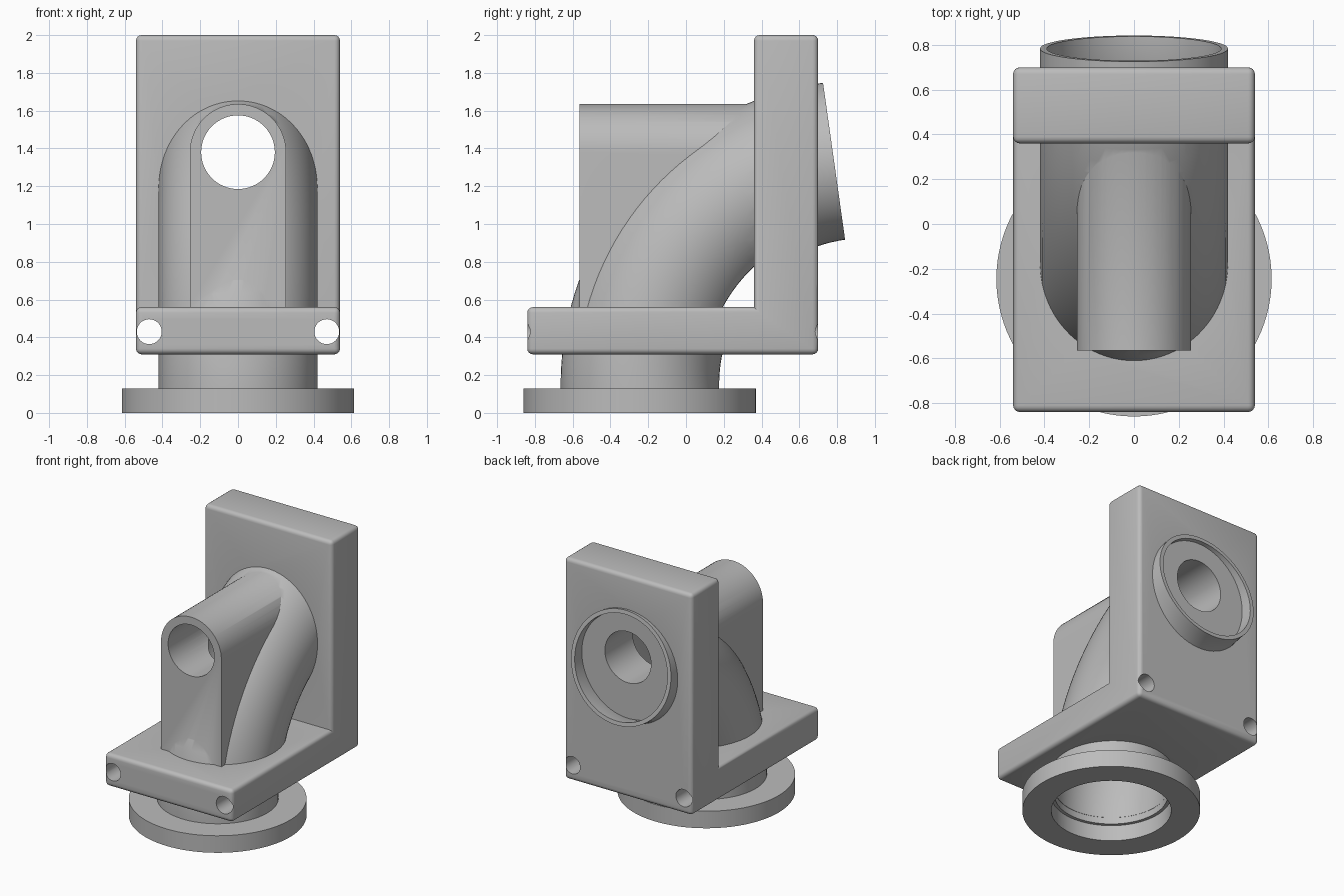
import bpy, bmesh, math
from mathutils import Matrix, Vector

if "Cube" in bpy.data.objects:
    bpy.data.objects.remove(bpy.data.objects["Cube"], do_unlink=True)

grey = bpy.data.materials.new("plain grey")
grey.use_nodes = True
grey.diffuse_color = (0.5, 0.5, 0.5, 1)
grey.node_tree.nodes["Principled BSDF"].inputs["Base Color"].default_value = (0.5, 0.5, 0.5, 1)

BEND = Vector((0, 0.95, 0.15))   # centre of the elbow bend
BEND_R = 1.194


def finish(name, bm):
    bmesh.ops.recalc_face_normals(bm, faces=bm.faces)
    mesh = bpy.data.meshes.new(name)
    bm.to_mesh(mesh)
    bm.free()
    ob = bpy.data.objects.new(name, mesh)
    ob.data.materials.append(grey)
    bpy.context.collection.objects.link(ob)
    return ob


def box(name, lo, hi):
    bm = bmesh.new()
    bmesh.ops.create_cube(bm, size=1)
    lo, hi = Vector(lo), Vector(hi)
    for v in bm.verts:
        v.co = (lo + hi) / 2 + v.co * (hi - lo)
    return finish(name, bm)


def cylinder(name, centre, radius, depth, axis="Z", segments=96):
    bm = bmesh.new()
    bmesh.ops.create_cone(bm, cap_ends=True, segments=segments, radius1=radius, radius2=radius, depth=depth)
    turn = {"X": Matrix.Rotation(math.pi / 2, 4, "Y"), "Y": Matrix.Rotation(math.pi / 2, 4, "X"),
            "Z": Matrix.Identity(4)}[axis]
    bmesh.ops.transform(bm, matrix=Matrix.Translation(centre) @ turn, verts=bm.verts)
    return finish(name, bm)


def prism(name, points, axis, start, end):
    """Extrude a 2D outline along x (points are y, z) or y (points are x, z)."""
    bm = bmesh.new()
    place = (lambda a, b: (start, a, b)) if axis == "X" else (lambda a, b: (a, start, b))
    face = bm.faces.new([bm.verts.new(place(a, b)) for a, b in points])
    step = Vector((end - start, 0, 0)) if axis == "X" else Vector((0, end - start, 0))
    out = bmesh.ops.extrude_face_region(bm, geom=[face])
    bmesh.ops.translate(bm, vec=step, verts=[g for g in out["geom"] if isinstance(g, bmesh.types.BMVert)])
    return finish(name, bm)


def elbow(name, radius, first, last, flat=1.0, segments=72):
    """Sweep a round section round the bend; flat trims its inner side."""
    bm = bmesh.new()
    count = max(2, round((last - first) / 2.5))
    rings = []
    for i in range(count + 1):
        a = math.radians(first + (last - first) * i / count)
        ring = []
        for k in range(segments):
            t = math.tau * (k + 0.5) / segments
            rho = BEND_R + max(radius * math.cos(t), -flat)
            ring.append(bm.verts.new(BEND + Vector((radius * math.sin(t), -rho * math.cos(a), rho * math.sin(a)))))
        rings.append(ring)
    for r0, r1 in zip(rings, rings[1:]):
        for k in range(segments):
            n = (k + 1) % segments
            bm.faces.new((r0[k], r0[n], r1[n], r1[k]))
    bm.faces.new(rings[0])
    bm.faces.new(rings[-1])
    return finish(name, bm)


def combine(target, other, operation):
    mod = target.modifiers.new("combine", "BOOLEAN")
    mod.operation, mod.solver, mod.object = operation, "EXACT", other
    bpy.context.view_layer.update()
    graph = bpy.context.evaluated_depsgraph_get()
    mesh = bpy.data.meshes.new_from_object(target.evaluated_get(graph))
    target.modifiers.clear()
    target.data = mesh
    bpy.data.objects.remove(other, do_unlink=True)


# L-shaped bracket with rounded outer edges
outline = [(-0.84, 0.31), (0.70, 0.31), (0.70, 2.0), (0.36, 2.0), (0.36, 0.56), (-0.84, 0.56)]
bracket = prism("angle_bracket", outline, "X", -0.54, 0.54)
bm = bmesh.new()
bm.from_mesh(bracket.data)
inner = Vector((0.36, 0.56))
convex = [e for e in bm.edges if not all((v.co.yz - inner).length < 0.01 for v in e.verts)]
bmesh.ops.bevel(bm, geom=convex, offset=0.03, segments=4, profile=0.5, affect="EDGES")
bm.to_mesh(bracket.data)
bm.free()

# Elbow pipe, flattened on its underside between the plates
combine(bracket, elbow("pipe_lower", 0.42, -1.5, 13), "UNION")
combine(bracket, elbow("pipe_middle", 0.42, 12.5, 70, flat=0.335), "UNION")
combine(bracket, elbow("pipe_end", 0.42, 69.5, 82), "UNION")

# Arched housing in front of the elbow
half, arch_z = 0.255, 1.38
arch = [(half, 0.45)] + [(half * math.cos(math.pi * i / 32), arch_z + half * math.sin(math.pi * i / 32))
                         for i in range(33)] + [(-half, 0.45)]
housing = prism("arched_housing", arch, "Y", -0.565, 0.45)
combine(housing, cylinder("bend_cutter", BEND, 1.2, 2, "X"), "DIFFERENCE")
combine(bracket, housing, "UNION")

# Mounting flange
combine(bracket, cylinder("flange", (0, -0.245, 0.065), 0.615, 0.13), "UNION")

# Hollow inside of the elbow, stopped at the upright plate
bore = elbow("bore", 0.39, 0, 66, flat=0.305)
combine(bore, box("bore_stop", (-1, 0.365, -1), (1, 2, 3)), "DIFFERENCE")
combine(bracket, bore, "DIFFERENCE")
combine(bracket, cylinder("mouth", (0, -0.245, 0.0), 0.391, 0.34), "DIFFERENCE")
combine(bracket, cylinder("flange_bore", (0, -0.245, 0.0), 0.415, 0.24), "DIFFERENCE")

# Shallow recess behind the upright plate
recess = elbow("recess", 0.39, 66, 84)
combine(recess, box("recess_stop", (-1, -1, -1), (1, 0.70, 3)), "DIFFERENCE")
combine(bracket, recess, "DIFFERENCE")

# Sight hole and the two rod holes, right through
combine(bracket, cylinder("sight_hole", (0, 0, arch_z), 0.195, 3, "Y", 64), "DIFFERENCE")
for side in (-1, 1):
    combine(bracket, cylinder("rod_hole", (side * 0.47, 0, 0.43), 0.066, 3, "Y", 32), "DIFFERENCE")

bpy.ops.object.select_all(action="DESELECT")
bracket.select_set(True)
bpy.context.view_layer.objects.active = bracket
bpy.ops.object.shade_smooth_by_angle(angle=math.radians(30))
